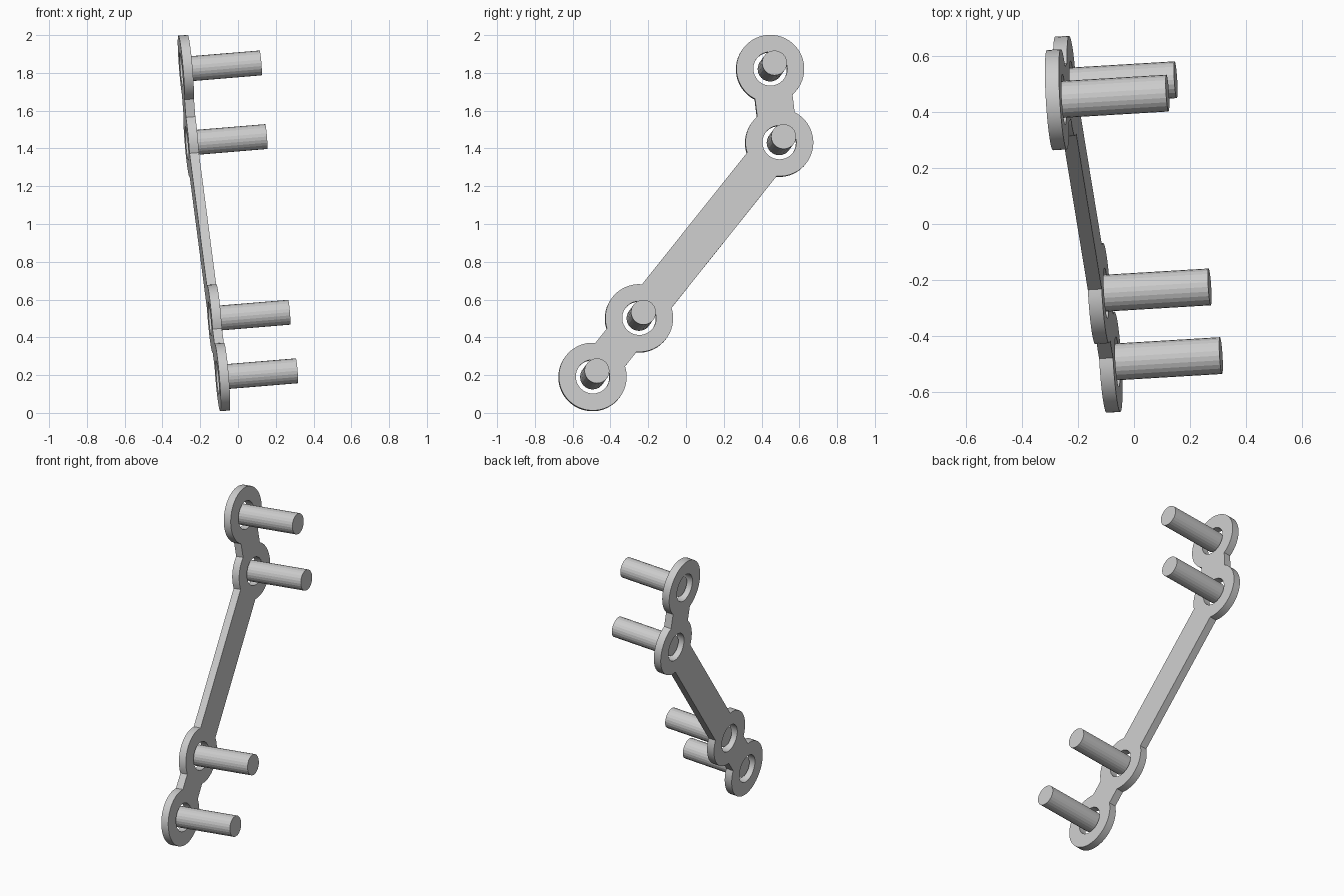
import bpy
import bmesh
from math import asin, atan2, cos, sin, tau
from mathutils import Matrix, Vector

if "Cube" in bpy.data.objects:
    bpy.data.objects.remove(bpy.data.objects["Cube"], do_unlink=True)

RING_R, HOLE_R, PIN_R = 0.18, 0.09, 0.066
BAR_HALF, THICK, PIN_LEN = 0.1, 0.05, 0.398
SLOPE_Y, SLOPE_Z = 0.06, 0.083

# Ring centres (y, z) from top to bottom; all lie in one tilted plane
RINGS = [(0.445, 1.82), (0.493, 1.43), (-0.249, 0.5), (-0.495, 0.19)]
top_y, top_z = RINGS[0]
centres = [Vector((-0.276 - SLOPE_Y * (y - top_y) - SLOPE_Z * (z - top_z), y, z))
           for y, z in RINGS]

# Plate frame: local z is the plate normal, origin at the top ring
normal = Vector((1, SLOPE_Y, SLOPE_Z)).normalized()
v_axis = normal.cross(Vector((0, 1, 0))).normalized()
u_axis = v_axis.cross(normal)
frame = Matrix((u_axis, v_axis, normal)).transposed().to_4x4()
frame.translation = centres[0]
flat = [(frame.inverted() @ c).to_2d() for c in centres]


def arc(centre, start, sweep, count):
    return [centre + RING_R * Vector((cos(start + sweep * i / count),
                                      sin(start + sweep * i / count)))
            for i in range(count + 1)]


def plate_outline():
    """Walk down one side of the plate and back up the other."""
    half = asin(BAR_HALF / RING_R)
    stops = flat + flat[-2:0:-1]
    points = []
    for i, c in enumerate(stops):
        back = stops[i - 1] - c
        ahead = stops[(i + 1) % len(stops)] - c
        start = atan2(back.y, back.x) + half
        sweep = (atan2(ahead.y, ahead.x) - half - start) % tau
        points += arc(c, start, sweep, max(4, round(sweep / tau * 48)))
    return points


def hole_outline(c):
    return [c + HOLE_R * Vector((cos(tau * i / 32), sin(tau * i / 32)))
            for i in range(32)]


def add_loop(curve, points):
    spline = curve.splines.new("POLY")
    spline.points.add(len(points) - 1)
    for p, co in zip(spline.points, points):
        p.co = (co.x, co.y, 0, 1)
    spline.use_cyclic_u = True


# Plate: filled outline with four holes, extruded to thickness
curve = bpy.data.curves.new("plate", "CURVE")
curve.dimensions = "2D"
curve.fill_mode = "BOTH"
curve.extrude = THICK / 2
add_loop(curve, plate_outline())
for c in flat:
    add_loop(curve, hole_outline(c))
plate = bpy.data.objects.new("plate", curve)
bpy.context.collection.objects.link(plate)
plate.matrix_world = frame

bpy.ops.object.select_all(action="DESELECT")
plate.select_set(True)
bpy.context.view_layer.objects.active = plate
bpy.ops.object.convert(target="MESH")
plate = bpy.context.object
bm = bmesh.new()
bm.from_mesh(plate.data)
bmesh.ops.remove_doubles(bm, verts=bm.verts, dist=0.0001)
bmesh.ops.recalc_face_normals(bm, faces=bm.faces)
bm.to_mesh(plate.data)
bm.free()
bpy.ops.object.shade_smooth_by_angle()

# Pins: faceted rods rising from the middle of each hole
for name, c in zip(("top", "upper", "lower", "bottom"), centres):
    bpy.ops.mesh.primitive_cylinder_add(
        vertices=24, radius=PIN_R, depth=PIN_LEN,
        location=c + normal * PIN_LEN / 2,
        rotation=frame.to_euler())
    bpy.context.object.name = name + "_pin"
